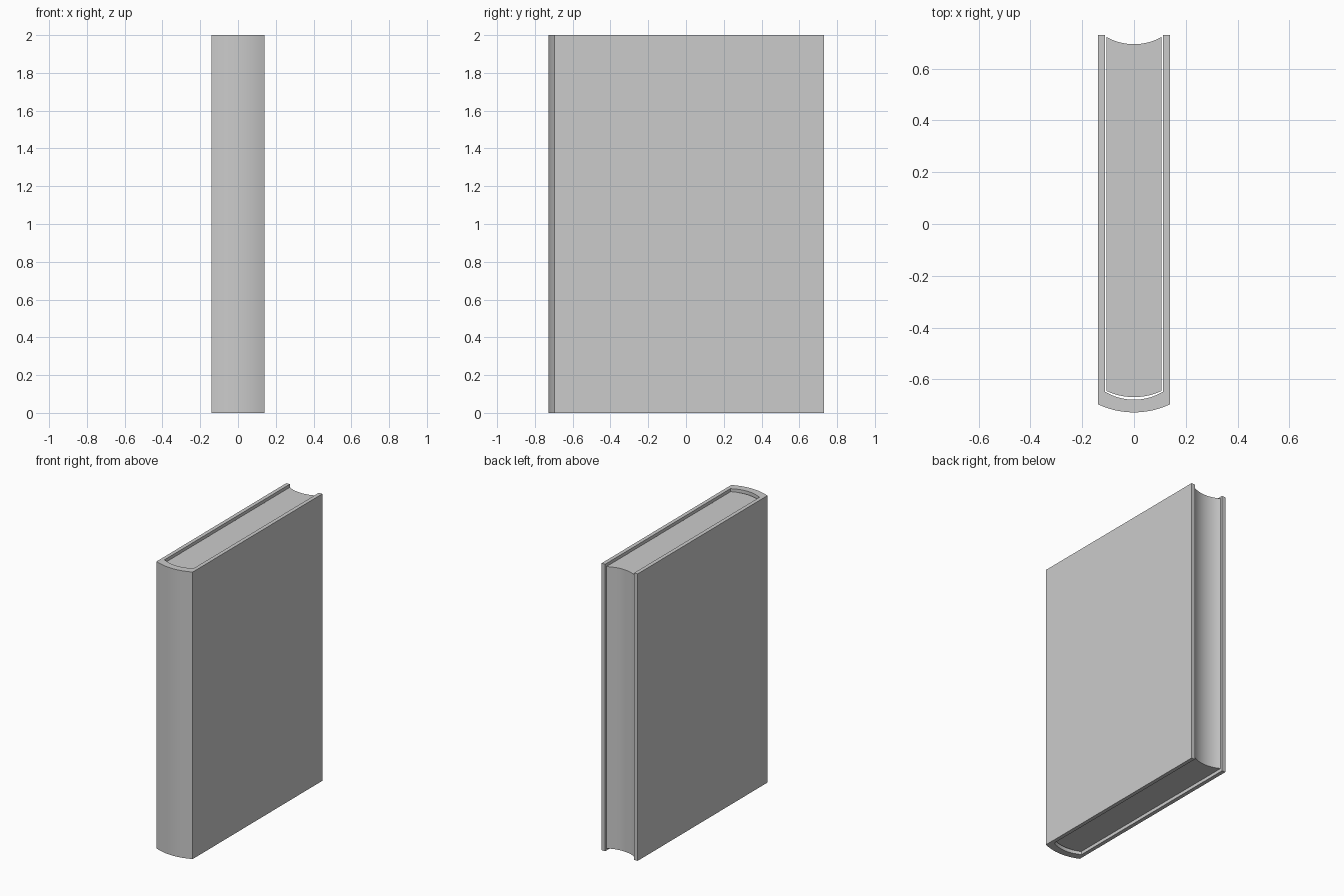
import bpy, bmesh

if "Cube" in bpy.data.objects:
    bpy.data.objects.remove(bpy.data.objects["Cube"])

SEG = 16  # segments per curved edge


def arc(half_width, y_end, y_mid):
    """Circular arc from -half_width to +half_width in the top view."""
    sag = y_mid - y_end
    r = (half_width ** 2 + sag ** 2) / (2 * abs(sag))
    s = 1 if sag > 0 else -1
    pts = []
    for i in range(SEG + 1):
        x = -half_width + 2 * half_width * i / SEG
        pts.append((x, y_mid - s * (r - (r * r - x * x) ** 0.5)))
    return pts


def extrude_outline(name, outline, z0, z1):
    """Closed top-view outline extruded upward into a solid."""
    bm = bmesh.new()
    face = bm.faces.new([bm.verts.new((x, y, z0)) for x, y in outline])
    res = bmesh.ops.extrude_face_region(bm, geom=[face], use_keep_orig=True)
    verts = [g for g in res["geom"] if isinstance(g, bmesh.types.BMVert)]
    bmesh.ops.translate(bm, verts=verts, vec=(0, 0, z1 - z0))
    bmesh.ops.recalc_face_normals(bm, faces=bm.faces)
    mesh = bpy.data.meshes.new(name)
    bm.to_mesh(mesh)
    bm.free()
    obj = bpy.data.objects.new(name, mesh)
    bpy.context.collection.objects.link(obj)
    bpy.ops.object.select_all(action='DESELECT')
    obj.select_set(True)
    bpy.context.view_layer.objects.active = obj
    bpy.ops.object.shade_smooth_by_angle(angle=0.35)
    return obj


# Cover: two boards joined by a rounded spine
outer = arc(0.139, -0.697, -0.728)
inner = arc(0.112, -0.648, -0.679)
cover = (outer + [(0.139, 0.73), (0.112, 0.73)] + inner[::-1]
         + [(-0.112, 0.73), (-0.139, 0.73)])
extrude_outline("cover", cover, 0.0, 2.0)

# Page block: rounded at the spine, hollowed at the fore edge, slightly recessed
pages = arc(0.107, -0.645, -0.669) + arc(0.107, 0.723, 0.695)[::-1]
extrude_outline("pages", pages, 0.018, 1.982)
